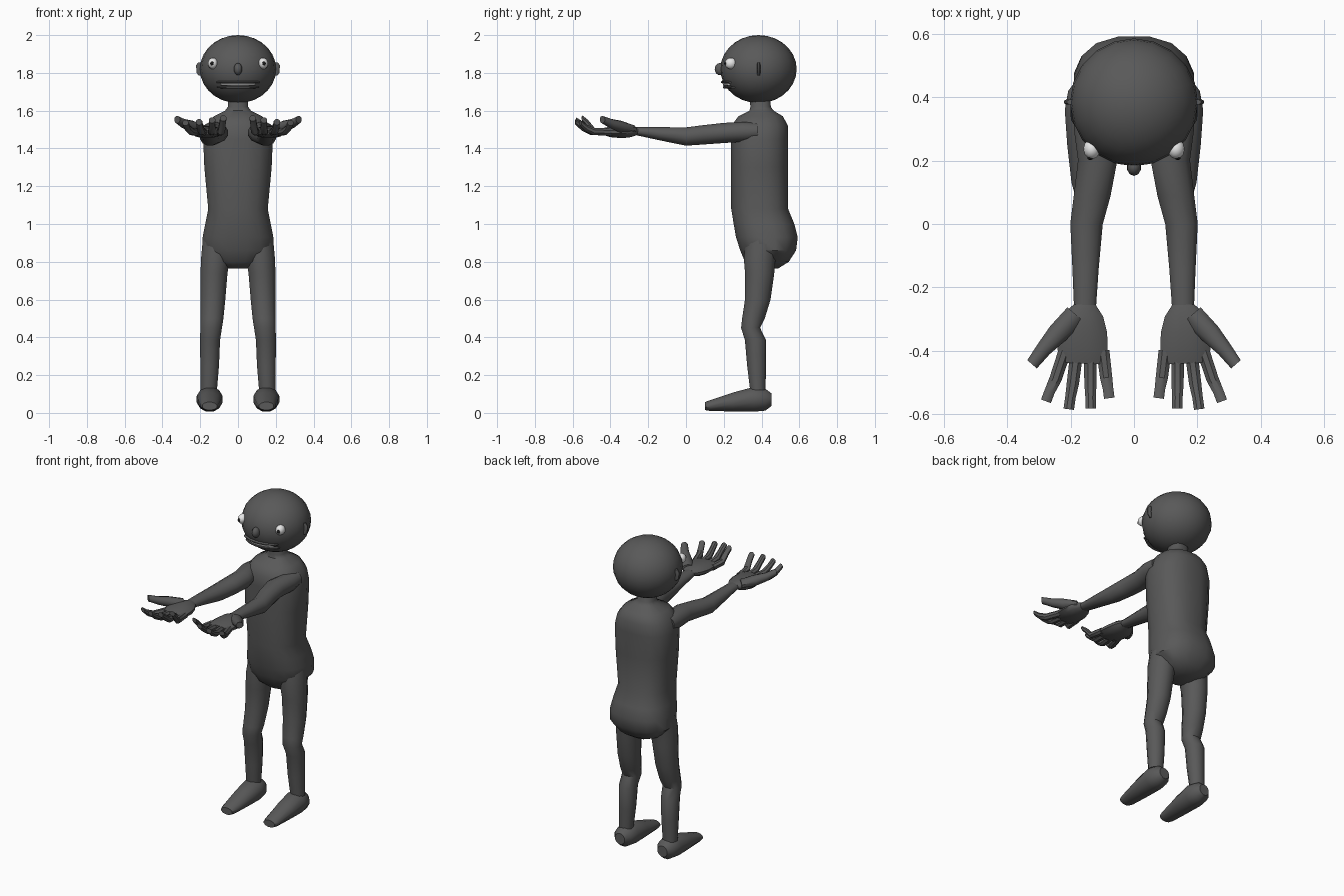
import bpy, bmesh, math
from mathutils import Vector


def material(name, r, g, b):
    m = bpy.data.materials.new(name)
    m.diffuse_color = (r, g, b, 1)
    return m


SKIN = material("dark grey skin", 0.1, 0.1, 0.1)
WHITE = material("white", 0.8, 0.8, 0.8)
BLACK = material("black", 0.01, 0.01, 0.01)


def finish(name, bm, mat, angle=40):
    bmesh.ops.recalc_face_normals(bm, faces=bm.faces)
    me = bpy.data.meshes.new(name)
    bm.to_mesh(me)
    bm.free()
    me.materials.append(mat)
    ob = bpy.data.objects.new(name, me)
    bpy.context.collection.objects.link(ob)
    bpy.ops.object.select_all(action='DESELECT')
    ob.select_set(True)
    bpy.context.view_layer.objects.active = ob
    bpy.ops.object.shade_smooth_by_angle(angle=math.radians(angle))
    return ob


def loft(name, rings, mat=SKIN, side=1, n=12, power=2.0):
    """Skin through rings (x, y, z, half width, half depth); side=-1 mirrors in x."""
    d = Vector(rings[-1][:3]) - Vector(rings[0][:3])
    if abs(d.z) > 0.7 * d.length:
        u, v = Vector((1, 0, 0)), Vector((0, 1, 0))
    else:
        v = Vector((0, 0, 1))
        u = d.cross(v).normalized()
    bm = bmesh.new()
    loops = []
    for x, y, z, ru, rv in rings:
        loop = []
        for i in range(n):
            a = 2 * math.pi * (i + 0.5) / n
            c, s = math.cos(a), math.sin(a)
            c = math.copysign(abs(c) ** (2 / power), c)
            s = math.copysign(abs(s) ** (2 / power), s)
            p = Vector((x, y, z)) + u * ru * c + v * rv * s
            loop.append(bm.verts.new((p.x * side, p.y, p.z)))
        loops.append(loop)
    for a, b in zip(loops, loops[1:]):
        for i in range(n):
            j = (i + 1) % n
            bm.faces.new((a[i], a[j], b[j], b[i]))
    bm.faces.new(loops[0])
    bm.faces.new(loops[-1])
    return finish(name, bm, mat)


def ellipsoid(name, centre, radii, mat=SKIN, seg=16, rows=10):
    bm = bmesh.new()
    bmesh.ops.create_uvsphere(bm, u_segments=seg, v_segments=rows, radius=1)
    bmesh.ops.scale(bm, vec=radii, verts=bm.verts)
    bmesh.ops.translate(bm, vec=centre, verts=bm.verts)
    return finish(name, bm, mat, 50)


def face_y(x, z):
    """Depth of the front of the head at x, z."""
    k = 1 - (x / 0.202) ** 2 - ((z - 1.82) / 0.18) ** 2
    return 0.384 - 0.2 * math.sqrt(max(k, 0))


# Torso, from neck to crotch
torso = [(1.70, .39, .055, .055), (1.62, .395, .055, .055), (1.60, .40, .07, .065),
         (1.57, .395, .13, .12), (1.52, .39, .168, .152), (1.45, .39, .187, .153),
         (1.30, .39, .181, .153), (1.08, .39, .16, .153), (1.0, .413, .176, .163),
         (.93, .428, .190, .166), (.86, .435, .193, .15), (.80, .428, .14, .118),
         (.765, .42, .06, .07)]
loft("torso", [(0, y, z, rx, ry) for z, y, rx, ry in torso], n=16, power=2.5)

# Head, nose
ellipsoid("head", (0, .384, 1.82), (.202, .202, .18), seg=20, rows=14)
ellipsoid("nose", (0, .18, 1.82), (.023, .028, .032), seg=10, rows=8)

# Mouth: two lips and a strip of teeth wrapped round the face
def mouth_part(name, z, half, ru, rv, mat, out):
    xs = [half * i / 5 for i in range(-5, 6)]
    loft(name, [(x, face_y(x, z) - out, z, ru, rv * (1 - .4 * (x / half) ** 2))
                for x in xs], mat, n=8)


mouth_part("upper_lip", 1.751, .115, .012, .008, SKIN, .003)
mouth_part("lower_lip", 1.724, .112, .014, .008, SKIN, .006)
mouth_part("teeth", 1.738, .09, .008, .008, WHITE, .002)

for s, tag in ((1, "left"), (-1, "right")):
    # Eyes and ears
    ellipsoid(tag + "_eye", (s * .133, .237, 1.85), (.027, .032, .03), WHITE, 12, 8)
    ellipsoid(tag + "_pupil", (s * .138, .209, 1.85), (.010, .007, .011), BLACK, 10, 6)
    loft(tag + "_ear", [(.195, .385, 1.785, .012, .008), (.205, .385, 1.80, .016, .009),
                        (.207, .385, 1.84, .016, .009), (.20, .385, 1.855, .012, .008)],
         side=s, n=8)

    # Leg
    loft(tag + "_leg", [(.108, .41, .93, .08, .095), (.119, .39, .82, .079, .087),
                        (.127, .39, .74, .074, .08), (.133, .38, .60, .068, .07),
                        (.138, .357, .50, .063, .062), (.142, .342, .45, .059, .052),
                        (.148, .368, .385, .055, .058), (.15, .374, .25, .051, .052),
                        (.155, .38, .12, .045, .042)], side=s)

    # Foot
    loft(tag + "_foot", [(.15, .452, .07, .035, .035), (.15, .42, .07, .06, .06),
                         (.15, .36, .072, .071, .068), (.15, .25, .058, .063, .052),
                         (.15, .13, .039, .049, .03), (.15, .10, .036, .04, .022)], side=s)

    # Arm
    loft(tag + "_arm", [(.14, .38, 1.49, .045, .045), (.132, .30, 1.488, .06, .055),
                        (.115, .20, 1.482, .064, .055), (.132, .09, 1.472, .06, .053),
                        (.15, 0, 1.463, .053, .05), (.153, -.14, 1.478, .043, .036),
                        (.155, -.28, 1.493, .035, .02)], side=s)

    # Palm
    loft(tag + "_palm", [(.155, -.255, 1.493, .036, .02), (.163, -.29, 1.49, .068, .031),
                         (.166, -.34, 1.487, .084, .034), (.162, -.40, 1.488, .082, .029),
                         (.162, -.44, 1.49, .074, .018)], side=s)

    # Thumb
    loft(tag + "_thumb", [(.185, -.285, 1.50, .035, .026), (.24, -.345, 1.515, .035, .032),
                          (.285, -.395, 1.53, .026, .026), (.322, -.443, 1.553, .021, .02)],
         side=s, n=10)

    # Fingers: base x, tip x, tip y, tip z
    for k, (bx, tx, ty, tz) in enumerate([(.098, .078, -.55, 1.56), (.138, .137, -.582, 1.55),
                                          (.18, .206, -.585, 1.54), (.218, .278, -.56, 1.535)]):
        mx, my = (bx + tx) / 2, (-.40 + ty) / 2
        loft(f"{tag}_finger_{k + 1}", [(bx, -.40, 1.487, .022, .02),
                                       (mx, my - .01, 1.49, .021, .021),
                                       (mx * .4 + tx * .6, my * .4 + ty * .6, tz - .028, .018, .021),
                                       (tx, ty, tz, .018, .016)], side=s, n=8)
